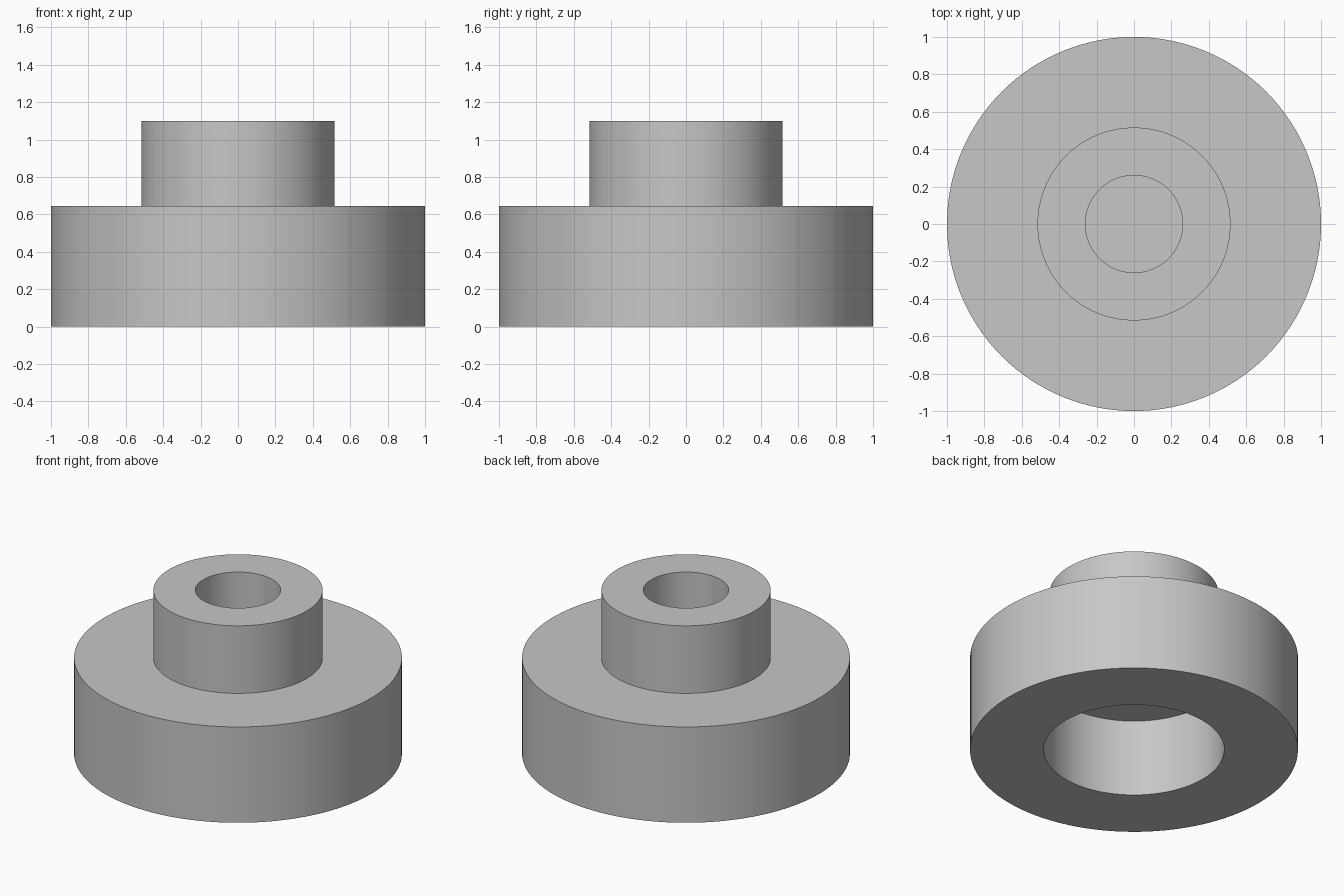
import bpy
import bmesh
from math import pi, radians

cube = bpy.data.objects.get("Cube")
if cube:
    bpy.data.objects.remove(cube, do_unlink=True)

# Plain grey finish
GREY = (0.57, 0.57, 0.57, 1.0)
mat = bpy.data.materials.new("grey")
mat.use_nodes = True
mat.diffuse_color = GREY
bsdf = mat.node_tree.nodes["Principled BSDF"]
bsdf.inputs["Base Color"].default_value = GREY
bsdf.inputs["Roughness"].default_value = 0.6


def lathe(name, profile, steps=128):
    """Revolve an (r, z) profile that starts and ends on the axis."""
    bm = bmesh.new()
    verts = [bm.verts.new((r, 0, z)) for r, z in profile]
    edges = [bm.edges.new(pair) for pair in zip(verts, verts[1:])]
    bmesh.ops.spin(bm, geom=verts + edges, cent=(0, 0, 0), axis=(0, 0, 1),
                   angle=2 * pi, steps=steps)
    bmesh.ops.remove_doubles(bm, verts=bm.verts, dist=1e-4)
    bmesh.ops.recalc_face_normals(bm, faces=bm.faces)
    mesh = bpy.data.meshes.new(name)
    bm.to_mesh(mesh)
    bm.free()
    mesh.materials.append(mat)
    obj = bpy.data.objects.new(name, mesh)
    bpy.context.collection.objects.link(obj)
    bpy.ops.object.select_all(action="DESELECT")
    obj.select_set(True)
    bpy.context.view_layer.objects.active = obj
    bpy.ops.object.shade_smooth_by_angle(angle=radians(30))
    return obj


# Main dimensions
BASE_R, BASE_Z = 1.0, 0.645
BOSS_R, BOSS_Z = 0.516, 1.10
BORE_R, BORE_FLOOR = 0.26, 0.645
RECESS_R, RECESS_Z = 0.55, 0.52

# Stepped body: recess below, wide base, boss, blind bore on top
lathe("stepped_hub", [
    (0, RECESS_Z), (RECESS_R, RECESS_Z), (RECESS_R, 0),
    (BASE_R, 0), (BASE_R, BASE_Z),
    (BOSS_R, BASE_Z), (BOSS_R, BOSS_Z),
    (BORE_R, BOSS_Z), (BORE_R, BORE_FLOOR), (0, BORE_FLOOR),
])
